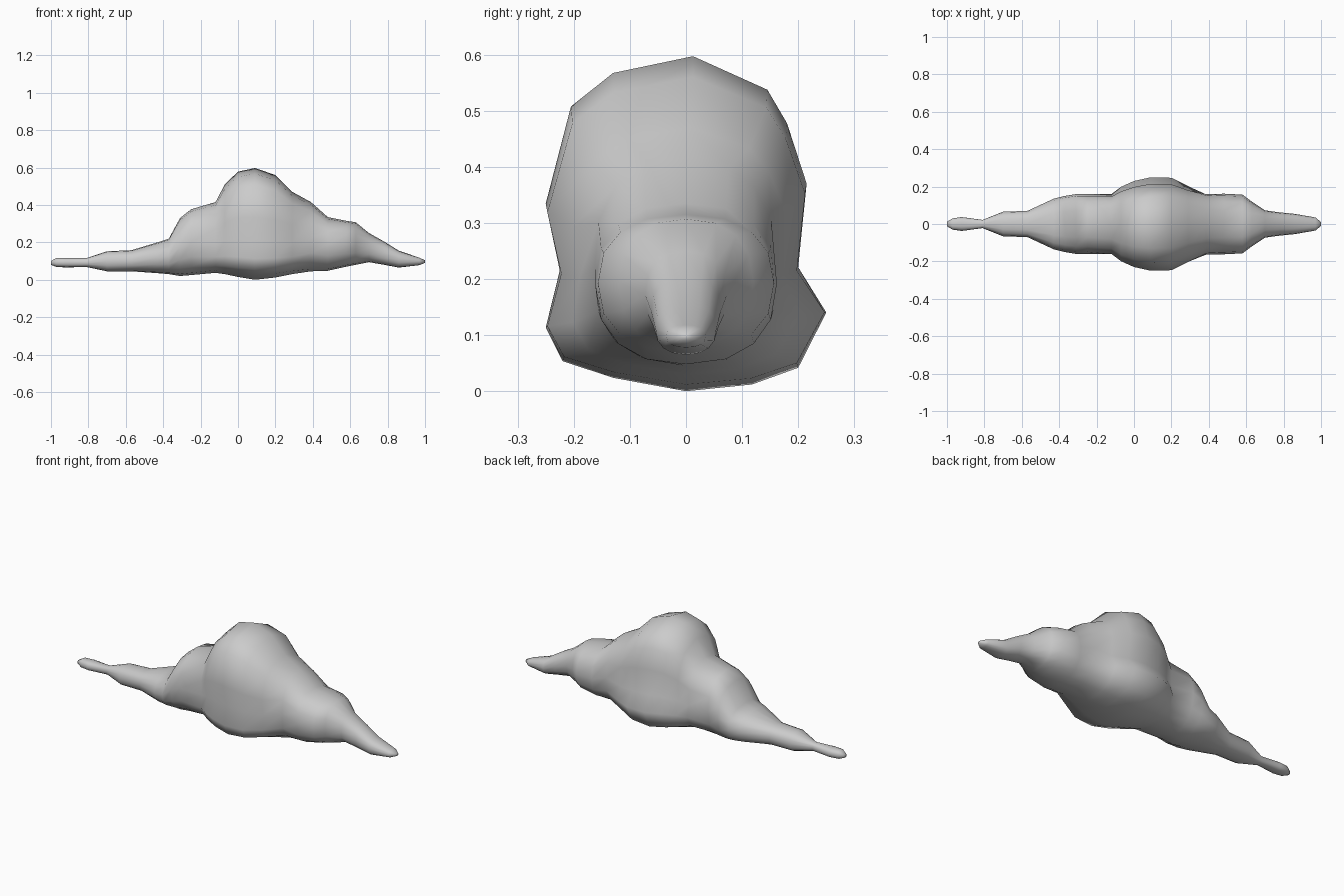
import bpy, bmesh
from math import cos, sin, pi, copysign

cube = bpy.data.objects.get("Cube")
if cube:
    bpy.data.objects.remove(cube)

grey = bpy.data.materials.new("soft grey")
grey.use_nodes = True
colour = (0.6, 0.6, 0.6, 1)
grey.diffuse_color = colour
grey.node_tree.nodes["Principled BSDF"].inputs["Base Color"].default_value = colour

# Stations along the body: x, bottom, top, half width
stations = [
    (-1, .08, .10, .012), (-.97, .068, .117, .03), (-.92, .066, .117, .037),
    (-.81, .068, .116, .022), (-.70, .045, .152, .066), (-.57, .045, .158, .07),
    (-.43, .035, .20, .135), (-.37, .03, .22, .15), (-.31, .02, .33, .16),
    (-.25, .025, .377, .16), (-.12, .037, .415, .165), (-.07, .03, .51, .20),
    (0, .015, .578, .23), (.09, .0, .597, .25), (.2, .012, .56, .247),
    (.29, .03, .47, .205), (.39, .045, .415, .165), (.48, .048, .335, .162),
    (.58, .07, .315, .157), (.63, .08, .307, .12), (.70, .094, .25, .073),
    (.78, .08, .205, .062), (.86, .065, .155, .054), (.97, .078, .118, .035),
    (1, .09, .104, .01),
]

# Full central outline, pinched at the waist: side and height fractions
dome = [(0, 0), (-.52, .04), (-.88, .09), (-1, .19), (-.9, .36), (-1, .56),
        (-.82, .85), (-.52, .95), (.05, 1), (.58, .9), (.72, .8), (.86, .62),
        (.8, .37), (1, .235), (.8, .07), (.47, .02)]
N = len(dome)


def rounded(i):
    """Soft box outline, used away from the central dome."""
    a = -pi / 2 - 2 * pi * i / N
    c, s = cos(a), sin(a)
    return copysign(abs(c) ** .85, c), .5 + .5 * copysign(abs(s) ** .85, s)


# Body: loft one ring per station and close both tips
bm = bmesh.new()
rings = []
for x, low, high, half in stations:
    w = max(0, min(1, (.32 - abs(x - .1)) / .17))
    ring = []
    for i, (dy, dz) in enumerate(dome):
        ry, rz = rounded(i)
        y, z = ry + (dy - ry) * w, rz + (dz - rz) * w
        ring.append(bm.verts.new((x, y * half, low + z * (high - low))))
    rings.append(ring)
for a, b in zip(rings, rings[1:]):
    for i in range(N):
        j = (i + 1) % N
        bm.faces.new((a[i], a[j], b[j], b[i]))
bm.faces.new(rings[0])
bm.faces.new(rings[-1])
bmesh.ops.recalc_face_normals(bm, faces=bm.faces)
for f in bm.faces:
    f.smooth = True

mesh = bpy.data.meshes.new("cloud_body")
bm.to_mesh(mesh)
bm.free()
mesh.materials.append(grey)
body = bpy.data.objects.new("cloud_body", mesh)
bpy.context.collection.objects.link(body)
